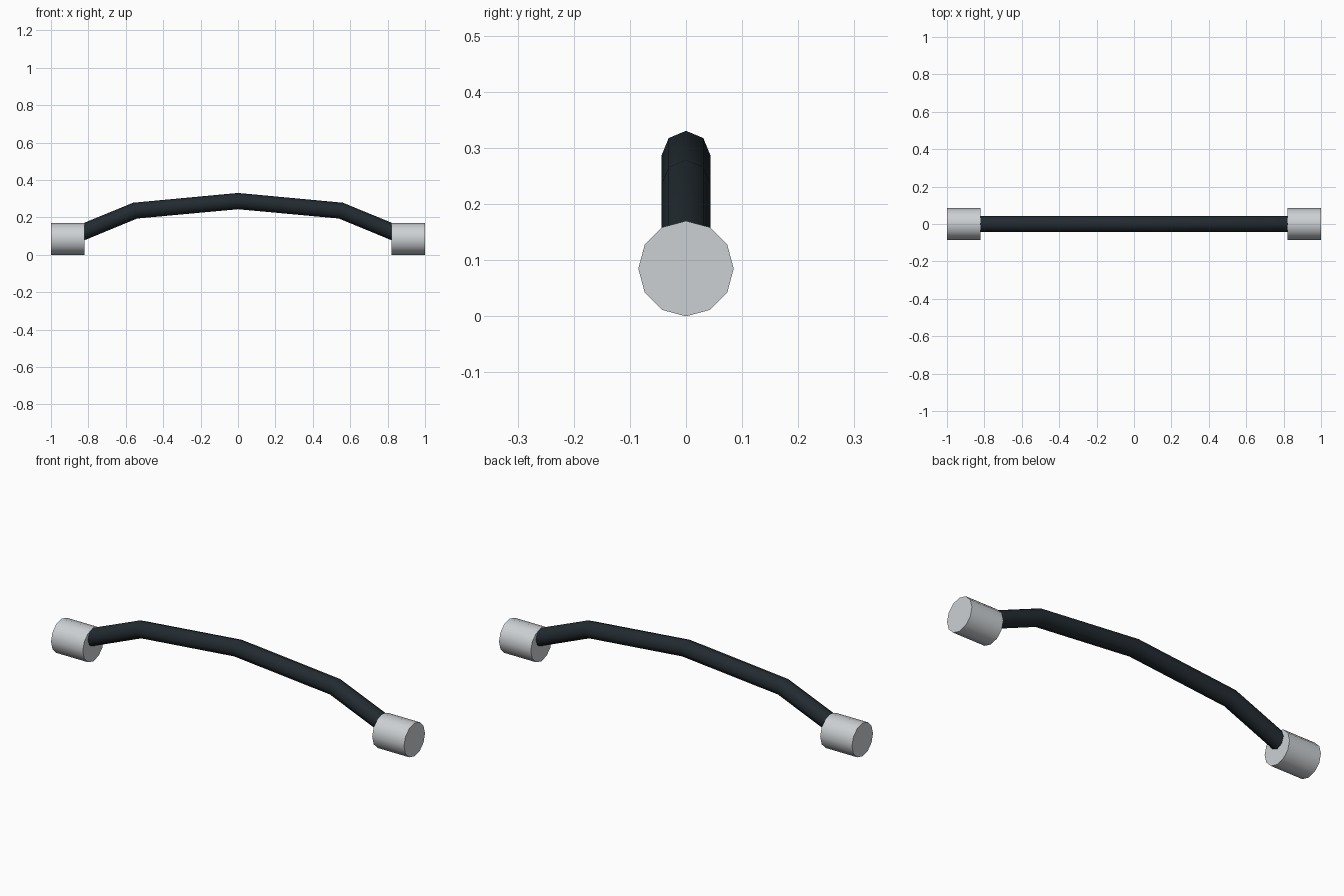
import bpy, bmesh, math
from mathutils import Vector

if "Cube" in bpy.data.objects:
    bpy.data.objects.remove(bpy.data.objects["Cube"])


def material(name, rgb):
    m = bpy.data.materials.new(name)
    m.diffuse_color = (*rgb, 1)
    m.use_nodes = True
    m.node_tree.nodes["Principled BSDF"].inputs["Base Color"].default_value = m.diffuse_color
    return m


def finish(obj, name, mat):
    obj.name = name
    obj.data.materials.append(mat)
    bpy.ops.object.select_all(action='DESELECT')
    obj.select_set(True)
    bpy.context.view_layer.objects.active = obj
    bpy.ops.object.shade_smooth_by_angle(angle=math.radians(50))


def tube(name, path, radius, sides, mat):
    """Sweep a ring along a path that lies in the xz plane."""
    pts = [Vector(p) for p in path]
    bm = bmesh.new()
    rings = []
    for i, p in enumerate(pts):
        before = (p - pts[max(i - 1, 0)]).normalized()
        after = (pts[min(i + 1, len(pts) - 1)] - p).normalized()
        tangent = (before + after).normalized()
        side = Vector((0, 1, 0))
        up = tangent.cross(side)
        rings.append([bm.verts.new(p + radius * (math.cos(a) * up + math.sin(a) * side))
                      for a in (2 * math.pi * k / sides for k in range(sides))])
    for r0, r1 in zip(rings, rings[1:]):
        for k in range(sides):
            n = (k + 1) % sides
            bm.faces.new((r0[k], r0[n], r1[n], r1[k]))
    bm.faces.new(rings[0])
    bm.faces.new(rings[-1])
    bmesh.ops.recalc_face_normals(bm, faces=bm.faces)
    mesh = bpy.data.meshes.new(name)
    bm.to_mesh(mesh)
    bm.free()
    obj = bpy.data.objects.new(name, mesh)
    bpy.context.collection.objects.link(obj)
    finish(obj, name, mat)


dark = material("dark_rubber", (0.016, 0.024, 0.03))
metal = material("pale_metal", (0.6, 0.63, 0.65))

# Arched cable, its ends buried in the connectors
half = [(0.55, 0, 0.236), (0.91, 0, 0.088)]
path = [(-x, y, z) for x, y, z in reversed(half)] + [(0, 0, 0.287)] + half
tube("cable", path, 0.0435, 8, dark)

# End connectors
for sign, label in ((-1, "left"), (1, "right")):
    bpy.ops.mesh.primitive_cylinder_add(vertices=12, radius=0.085, depth=0.18,
                                        location=(sign * 0.91, 0, 0.085),
                                        rotation=(0, math.pi / 2, 0))
    finish(bpy.context.object, label + "_connector", metal)
